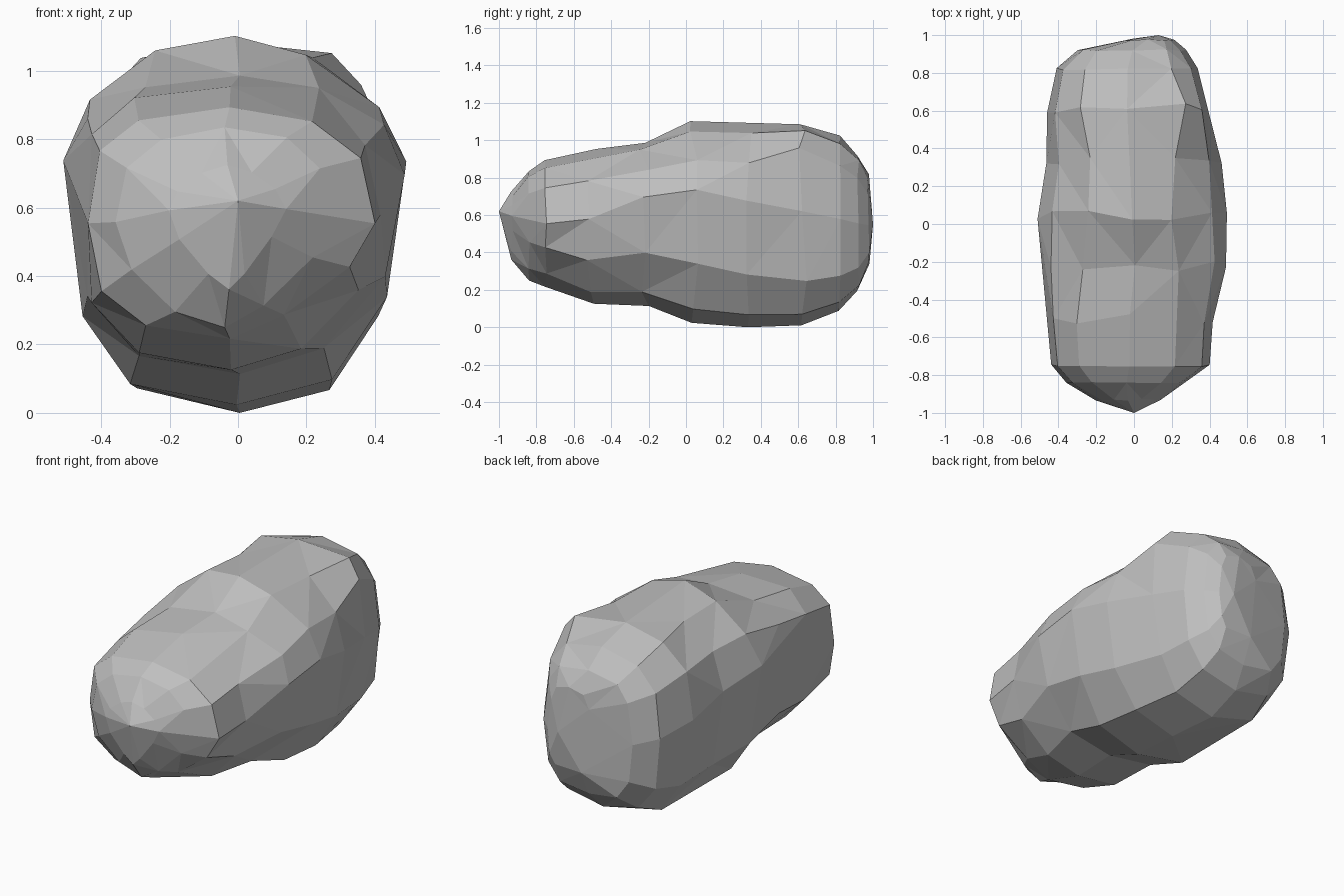
import bpy, bmesh, math, random

random.seed(7)
cube = bpy.data.objects.get("Cube")
if cube:
    bpy.data.objects.remove(cube, do_unlink=True)

# Stone colour
stone = bpy.data.materials.new("grey_stone")
stone.use_nodes = True
GREY = (0.52, 0.52, 0.52, 1)
stone.diffuse_color = GREY
stone.node_tree.nodes["Principled BSDF"].inputs["Base Color"].default_value = GREY

# Stations from nose to back: y, x min, x max, z min, z max, height of the
# widest point, then squareness of the four corners (1 straight cut, 2 round,
# more is boxy): upper left, upper right, lower right, lower left as x grows
STATIONS = [
    (-.93, -.20, .14, .36, .73, .59, 1.6, 1.6, 1.2, 1.3),
    (-.84, -.36, .28, .25, .83, .56, 2.6, 2.4, 1.3, 1.8),
    (-.75, -.44, .40, .22, .89, .55, 3.0, 2.5, 1.4, 2.6),
    (-.50, -.47, .42, .13, .95, .58, 3.0, 2.4, 1.9, 2.6),
    (-.22, -.49, .49, .11, .99, .70, 2.4, 1.9, 2.1, 2.7),
    (.04, -.505, .49, .02, 1.105, .74, 1.9, 1.6, 2.4, 3.0),
    (.34, -.46, .46, 0, 1.10, .68, 2.1, 1.8, 2.6, 3.0),
    (.62, -.46, .385, .01, 1.085, .62, 2.5, 4.5, 2.8, 2.8),
    (.82, -.41, .34, .09, 1.02, .58, 2.6, 3.0, 3.0, 2.8),
    (.92, -.30, .275, .19, .92, .56, 3.0, 3.2, 3.2, 3.0),
    (.975, -.06, .21, .32, .82, .55, 3.0, 3.0, 3.0, 3.0),
]
STEPS = 3
COUNT = 4 * STEPS


def wobble(size):
    return random.uniform(-size, size)


def section(x0, x1, z0, z1, side, corners):
    """Outline of one slice: four rounded corners, clockwise from the -x side."""
    mid = (x0 + x1) / 2
    points = []
    for i in range(COUNT):
        quarter = i // STEPS
        angle = math.pi - i * math.tau / COUNT
        power = 2 / corners[quarter]
        c, s = math.cos(angle), math.sin(angle)
        reach = abs(c) ** power
        rise = abs(s) ** power
        x = mid + reach * ((x1 if c > 0 else x0) - mid)
        z = side + rise * ((z1 if s > 0 else z0) - side)
        points.append((x, z))
    return points


bm = bmesh.new()
rings = []
for y, x0, x1, z0, z1, side, *corners in STATIONS:
    rough = 0.03 if -.6 < y < .7 else 0.006
    rings.append([bm.verts.new((x + wobble(.006), y + wobble(rough),
                                max(0, z + wobble(.006))))
                  for x, z in section(x0, x1, z0, z1, side, corners)])

# Skin between stations, with a pointed nose and a blunt back
for a, b in zip(rings, rings[1:]):
    for i in range(COUNT):
        j = (i + 1) % COUNT
        bm.faces.new((a[i], a[j], b[j], b[i]))
for ring, tip in ((rings[0], (0, -1, .62)), (rings[-1], (.13, 1, .55))):
    point = bm.verts.new(tip)
    for i in range(COUNT):
        bm.faces.new((ring[i], ring[(i + 1) % COUNT], point))

# Break into triangles, then merge near-flat areas into broad chipped facets
bmesh.ops.triangulate(bm, faces=bm.faces[:], quad_method='SHORT_EDGE')
bmesh.ops.dissolve_limit(bm, angle_limit=math.radians(7),
                         verts=bm.verts[:], edges=bm.edges[:])
bmesh.ops.triangulate(bm, faces=[f for f in bm.faces if len(f.verts) > 4])
bmesh.ops.recalc_face_normals(bm, faces=bm.faces[:])

mesh = bpy.data.meshes.new("boulder")
bm.to_mesh(mesh)
bm.free()
mesh.materials.append(stone)
boulder = bpy.data.objects.new("boulder", mesh)
bpy.context.collection.objects.link(boulder)
